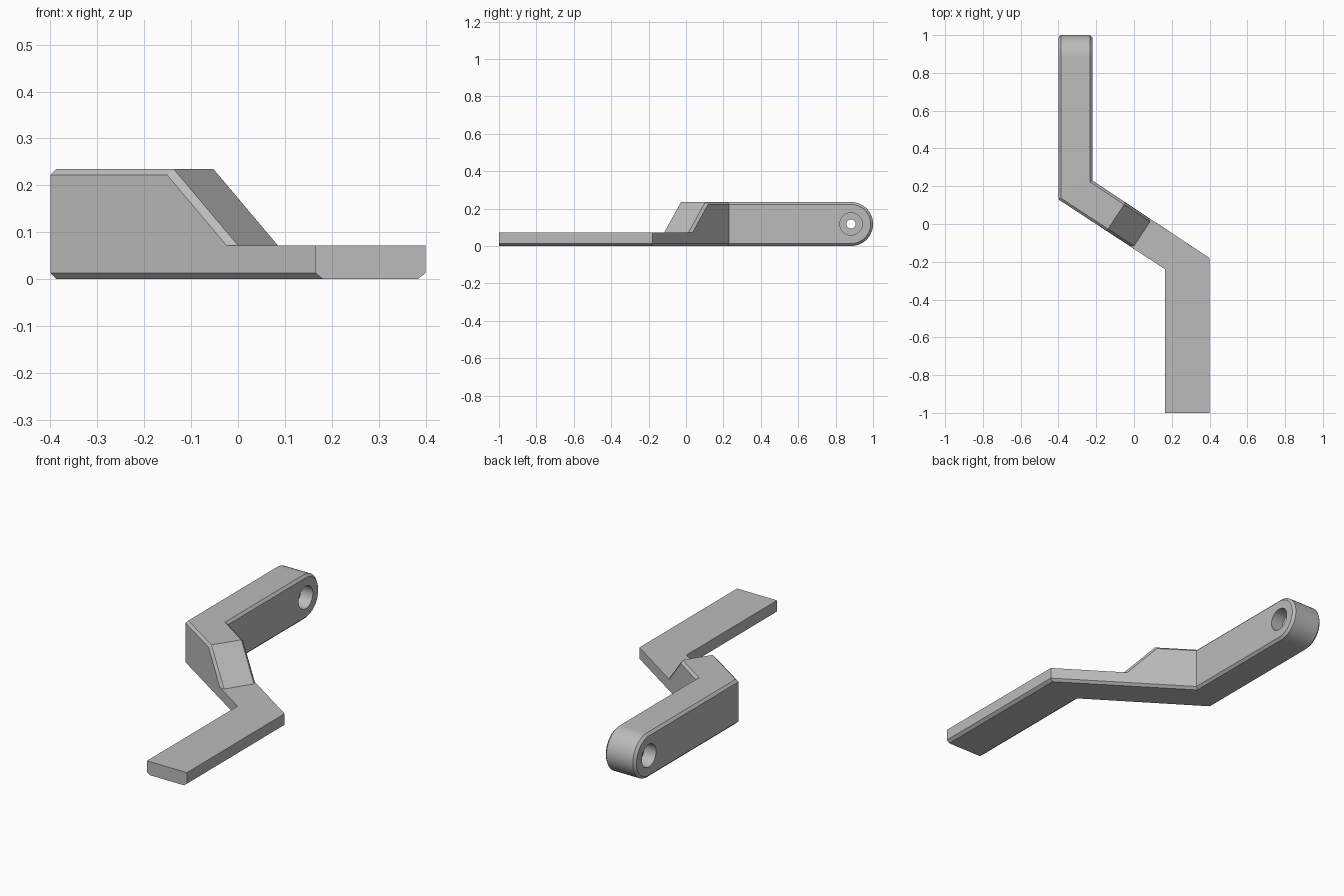
import bpy
import bmesh
from math import sin, cos, pi
from mathutils import Vector

cube = bpy.data.objects.get("Cube")
if cube:
    bpy.data.objects.remove(cube, do_unlink=True)

grey = bpy.data.materials.new("plain grey")
grey.use_nodes = True
grey.diffuse_color = (0.5, 0.5, 0.5, 1)
grey.node_tree.nodes["Principled BSDF"].inputs["Base Color"].default_value = (0.5, 0.5, 0.5, 1)

HIGH, LOW, CHAMFER = 0.235, 0.072, 0.013
RADIUS = HIGH / 2
EYE_Y = 1 - RADIUS
ALONG = Vector((0.837, -0.548))      # direction of the diagonal web
ACROSS = Vector((0.548, 0.837))
NONE = Vector((0, 0))


def section(bm, left, right, bottom, top, side_bottom, side_top,
            low_shift=NONE, high_shift=NONE, chamfer_top=True):
    """Eight-point cross-section: flat top and bottom, chamfered to the sides."""
    left, right = Vector(left), Vector(right)
    inset = (right - left) * 0.07
    half = []
    for side, step in ((left, inset), (right, -inset)):
        ring = [(side + step, bottom), (side + low_shift, side_bottom),
                (side + high_shift, side_top)]
        ring.append((side + step, top) if chamfer_top else ring[-1])
        half.append(ring)
    points = half[0] + half[1][::-1]
    return [bm.verts.new((p.x, p.y, z)) for p, z in points]


bm = bmesh.new()
rings = []

# Rounded eye end
STEPS = 20
for i in range(STEPS + 1):
    a = pi / 2 * i / STEPS
    y = EYE_Y + RADIUS * cos(a)
    shift = Vector((0, -CHAMFER * cos(a)))
    outer, inner = RADIUS * sin(a), (RADIUS - CHAMFER) * sin(a)
    rings.append(section(bm, (-0.4, y), (-0.22, y), RADIUS - outer, RADIUS + outer,
                         RADIUS - inner, RADIUS + inner, shift, shift))

# First bend
rings.append(section(bm, (-0.4, 0.13), (-0.22, 0.23), 0, HIGH, CHAMFER, HIGH - CHAMFER))

# Sloping step on the diagonal web
for middle, top, side_top, back in (((-0.095, 0.0385), HIGH, HIGH - CHAMFER, 0.008),
                                    ((0.0425, -0.052), LOW, LOW, 0.0214)):
    middle = Vector(middle)
    rings.append(section(bm, middle - ACROSS * 0.09, middle + ACROSS * 0.09,
                         0, top, CHAMFER, side_top, high_shift=-ALONG * back))

# Second bend and flat arm
for y_left, y_right in ((-0.24, -0.18), (-1, -1)):
    rings.append(section(bm, (0.165, y_left), (0.4, y_right), 0, LOW, CHAMFER, LOW,
                         chamfer_top=False))

for a, b in zip(rings, rings[1:]):
    for i in range(8):
        j = (i + 1) % 8
        bm.faces.new((a[i], a[j], b[j], b[i]))
bm.faces.new(rings[-1])
bmesh.ops.remove_doubles(bm, verts=bm.verts, dist=0.00005)
bmesh.ops.dissolve_limit(bm, angle_limit=0.01, verts=bm.verts, edges=bm.edges)
bmesh.ops.recalc_face_normals(bm, faces=bm.faces)

mesh = bpy.data.meshes.new("cranked_lever")
bm.to_mesh(mesh)
bm.free()
mesh.materials.append(grey)
lever = bpy.data.objects.new("cranked_lever", mesh)
bpy.context.collection.objects.link(lever)


def bore(name, radius, x, length):
    """Cut a round hole along x through the eye."""
    bpy.ops.mesh.primitive_cylinder_add(vertices=40, radius=radius, depth=length,
                                        location=(x, EYE_Y, RADIUS), rotation=(0, pi / 2, 0))
    cutter = bpy.context.object
    cutter.name = name
    cutter.hide_render = True
    cutter.data.materials.append(grey)
    mod = lever.modifiers.new(name, "BOOLEAN")
    mod.operation, mod.solver, mod.object = "DIFFERENCE", "EXACT", cutter
    bpy.context.view_layer.objects.active = lever
    bpy.ops.object.modifier_apply(modifier=name)
    bpy.data.objects.remove(cutter, do_unlink=True)


# Through hole with a recess on each face
bore("pin_hole", 0.024, -0.31, 0.4)
bore("left_recess", 0.06, -0.22, 0.14)
bore("right_recess", 0.06, -0.4, 0.14)

bpy.ops.object.select_all(action="DESELECT")
lever.select_set(True)
bpy.context.view_layer.objects.active = lever
bpy.ops.object.shade_smooth_by_angle(angle=pi / 8)
